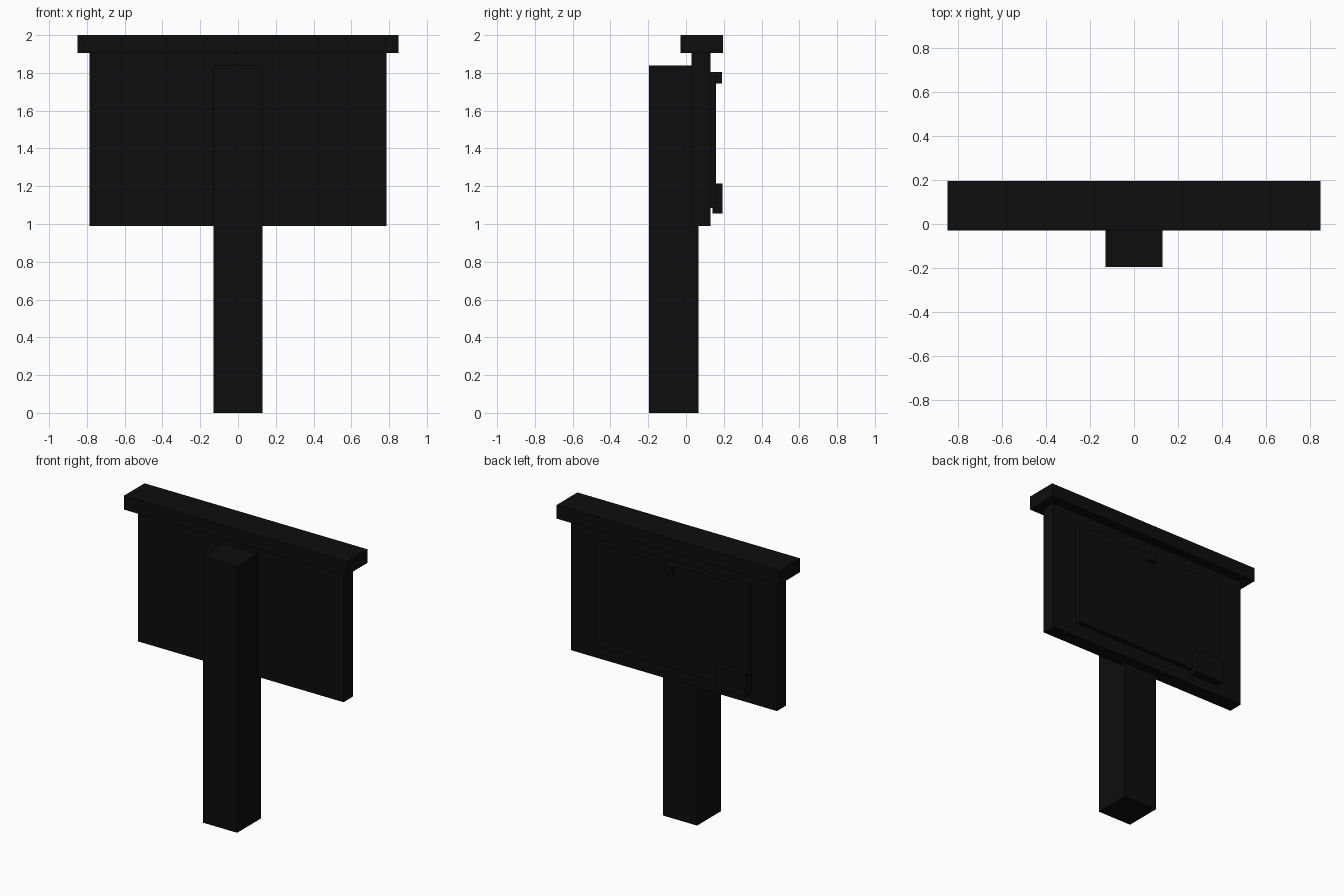
import bpy
import bmesh
from mathutils import Vector

cube = bpy.data.objects.get("Cube")
if cube:
    bpy.data.objects.remove(cube, do_unlink=True)

# Single near-black finish
black = bpy.data.materials.new("black")
black.use_nodes = True
colour = (0.004, 0.004, 0.004, 1)
black.diffuse_color = colour
black.node_tree.nodes["Principled BSDF"].inputs["Base Color"].default_value = colour


def box(name, low, high):
    """Flat-faced box between two opposite corners."""
    low, high = Vector(low), Vector(high)
    bm = bmesh.new()
    bmesh.ops.create_cube(bm, size=1)
    bmesh.ops.scale(bm, vec=high - low, verts=bm.verts)
    bmesh.ops.translate(bm, vec=(low + high) / 2, verts=bm.verts)
    mesh = bpy.data.meshes.new(name)
    bm.to_mesh(mesh)
    bm.free()
    mesh.materials.append(black)
    obj = bpy.data.objects.new(name, mesh)
    bpy.context.collection.objects.link(obj)
    return obj


# Support and sign board
box("post", (-0.13, -0.195, 0), (0.13, 0.065, 1.84))
box("board", (-0.785, 0.03, 0.99), (0.785, 0.13, 1.91))
box("top_cap", (-0.85, -0.03, 1.905), (0.85, 0.195, 2))

# Raised notice, its pin and the small corner plate on the back
box("notice_panel", (-0.59, 0.12, 1.085), (0.59, 0.16, 1.805))
box("pin", (-0.025, 0.13, 1.745), (0.025, 0.19, 1.805))
box("corner_plate", (-0.59, 0.14, 1.055), (-0.36, 0.192, 1.215))
